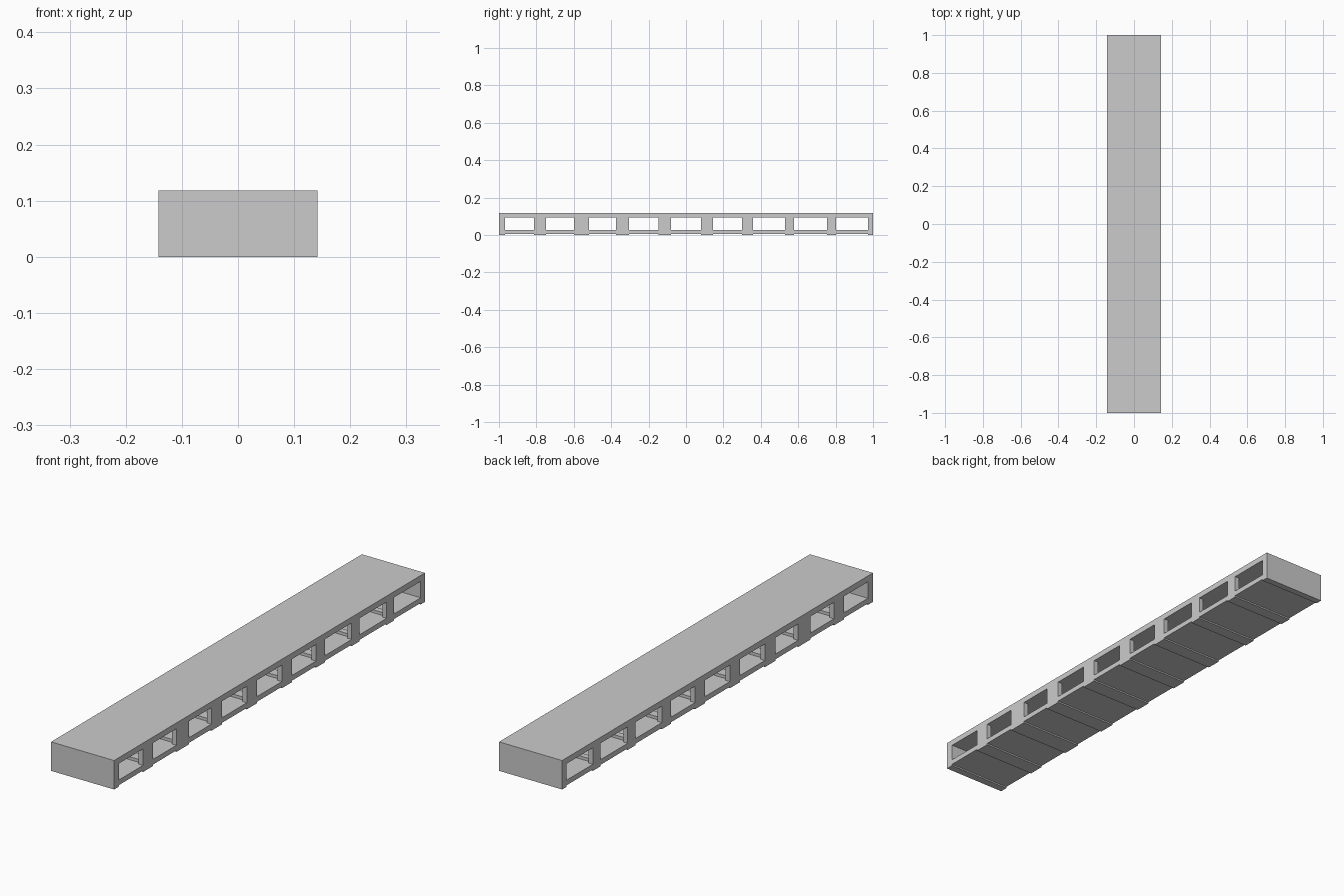
import bpy

if "Cube" in bpy.data.objects:
    bpy.data.objects.remove(bpy.data.objects["Cube"])

W, H = 0.142, 0.118          # half width, height
LOW, SILL, HEAD = 0.006, 0.027, 0.094
WALL = 0.02                  # side frame thickness

# window openings along y
WINDOWS = [(-0.968, -0.813), (-0.749, -0.599), (-0.519, -0.374),
           (-0.305, -0.146), (-0.08, 0.08), (0.144, 0.299),
           (0.358, 0.529), (0.578, 0.754), (0.802, 0.973)]


def box(name, x, y, z):
    """Box from (min, max) ranges."""
    verts = [(a, b, c) for a in x for b in y for c in z]
    faces = [(0, 1, 3, 2), (4, 6, 7, 5), (0, 4, 5, 1),
             (2, 3, 7, 6), (0, 2, 6, 4), (1, 5, 7, 3)]
    me = bpy.data.meshes.new(name)
    me.from_pydata(verts, [], faces)
    ob = bpy.data.objects.new(name, me)
    bpy.context.collection.objects.link(ob)
    return ob


# solid strips between and beside the windows
edges = [-1.0] + [v for w in WINDOWS for v in w] + [1.0]
strips = list(zip(edges[::2], edges[1::2]))

# top deck and floor panel
box("top_deck", (-W, W), (-1, 1), (HEAD, H))
box("floor_panel", (-W, W), (-1, 1), (LOW, SILL))

# posts on both long sides, low cross bars with feet, closed end walls
for i, s in enumerate(strips):
    if i in (0, len(strips) - 1):
        box("end_wall", (-W, W), s, (SILL, HEAD))
    else:
        for x in ((-W, WALL - W), (W - WALL, W)):
            box("side_post", x, s, (SILL, HEAD))
        inner = (s[0] + 0.012, s[1] - 0.012)
        box("cross_bar", (WALL - W, W - WALL), inner, (SILL, SILL + 0.012))
    box("foot_strip", (-W, W), s, (0, LOW))
